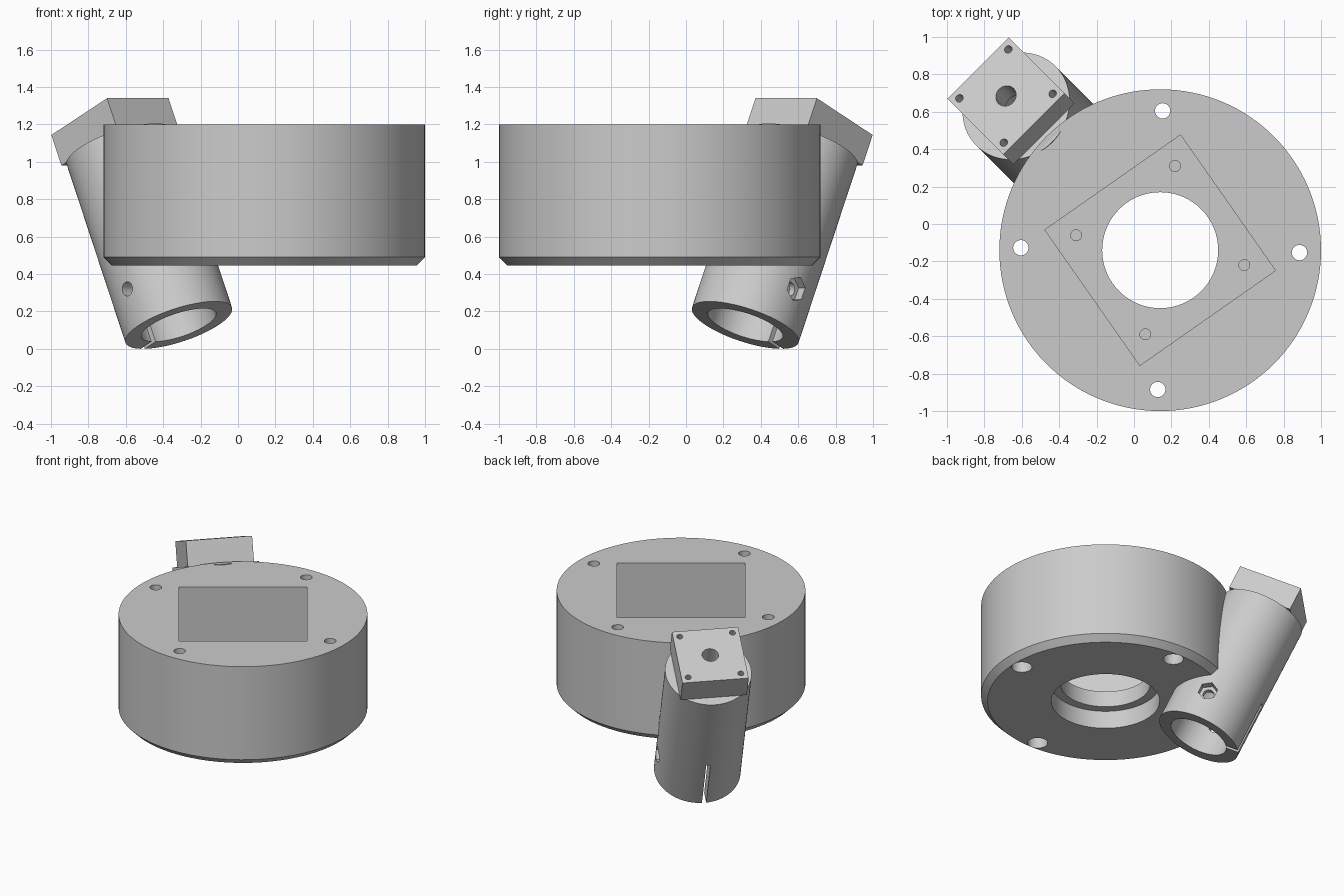
import bpy, math
from mathutils import Matrix, Vector

if "Cube" in bpy.data.objects:
    bpy.data.objects.remove(bpy.data.objects["Cube"])

grey = bpy.data.materials.new("plain grey")
grey.diffuse_color = (0.6, 0.6, 0.6, 1)
grey.use_nodes = True
grey.node_tree.nodes["Principled BSDF"].inputs["Base Color"].default_value = grey.diffuse_color

# Frames: the round housing is upright, the socket leans outward
HOUSING = Matrix.Translation((0.14, -0.14, 0))
SOCKET = (Matrix.Translation((-0.317, 0.317, 0.127))
          @ Matrix.Rotation(math.radians(135), 4, 'Z')
          @ Matrix.Rotation(math.radians(25), 4, 'Y'))


def cylinder(name, frame, r, z0, z1, x=0, y=0, sides=96, r_top=None):
    """Cylinder or cone along the frame's z axis."""
    bpy.ops.mesh.primitive_cone_add(vertices=sides, radius1=r, radius2=r if r_top is None else r_top,
                                    depth=z1 - z0)
    ob = bpy.context.object
    ob.name = name
    ob.data.transform(frame @ Matrix.Translation((x, y, (z0 + z1) / 2)))
    return ob


def box(name, frame, size, centre):
    bpy.ops.mesh.primitive_cube_add(size=1)
    ob = bpy.context.object
    ob.name = name
    ob.data.transform(frame @ Matrix.Translation(centre) @ Matrix.Diagonal((*size, 1)))
    return ob


def combine(ob, others, operation):
    """Apply booleans and remove the helper shapes."""
    for other in others:
        mod = ob.modifiers.new("bool", 'BOOLEAN')
        mod.operation, mod.solver, mod.object = operation, 'EXACT', other
        bpy.context.view_layer.objects.active = ob
        bpy.ops.object.modifier_apply(modifier=mod.name)
        bpy.data.objects.remove(other)


def finish(ob):
    ob.data.materials.clear()
    ob.data.materials.append(grey)
    bpy.ops.object.select_all(action='DESELECT')
    ob.select_set(True)
    bpy.context.view_layer.objects.active = ob
    bpy.ops.object.shade_smooth_by_angle(angle=math.radians(30))


def bore():
    return cylinder("bore", SOCKET, 0.21, -0.1, 1.05)


# Round housing with a chamfered lower edge
bpy.ops.mesh.primitive_cylinder_add(vertices=128, radius=0.86, depth=0.755)
housing = bpy.context.object
housing.name = "round_housing"
housing.data.transform(HOUSING @ Matrix.Translation((0, 0, 0.8225)))
for v in housing.data.vertices:
    if v.co.z < 0.5:
        v.co.z = 0.49
skirt = cylinder("chamfer", HOUSING, 0.815, 0.445, 0.49, sides=128, r_top=0.86)
combine(housing, [skirt], 'UNION')

# Square pocket, centre opening and lower recess
turned = HOUSING @ Matrix.Rotation(math.radians(35), 4, 'Z')
cuts = [box("pocket", turned, (0.885, 0.885, 0.7), (0, 0, 1.05)),
        cylinder("opening", HOUSING, 0.31, 0.3, 0.9),
        cylinder("recess", HOUSING, 0.375, 0.3, 0.58), bore()]

# Blind holes in the pocket floor
for sx in (-1, 1):
    for sy in (-1, 1):
        cuts.append(cylinder("floor_hole", turned, 0.029, 0.6, 0.8, sx * 0.323, sy * 0.323, 24))

# Mounting holes with wider lower ends
for i in range(4):
    a = math.radians(90 * i - 1)
    x, y = 0.745 * math.cos(a), 0.745 * math.sin(a)
    cuts.append(cylinder("mount_hole", HOUSING, 0.041, 0.3, 1.4, x, y, 32))
    cuts.append(cylinder("wide_end", HOUSING, 0.07, 0.3, 0.6, x, y, 32))
combine(housing, cuts, 'DIFFERENCE')
finish(housing)

# Leaning socket tube with a clamp slit, a cross hole and a nut recess
tube = cylinder("socket_tube", SOCKET, 0.3, 0, 1.05)
across = SOCKET @ Matrix.Translation((0, 0, 0.213)) @ Matrix.Rotation(math.radians(90), 4, 'X')
combine(tube, [bore(),
               box("slit", SOCKET, (0.3, 0.03, 0.5), (0.25, 0, 0.15)),
               cylinder("cross_hole", across, 0.038, -0.5, 0.5, sides=32),
               cylinder("nut_recess", across, 0.068, 0.245, 0.5, sides=6)], 'DIFFERENCE')
finish(tube)

# Square mounting block on the tube
block = box("mounting_block", SOCKET, (0.465, 0.465, 0.18), (0, 0, 1.14))
cuts = [cylinder("centre_hole", SOCKET, 0.057, 0.9, 1.4, sides=32)]
for sx in (-1, 1):
    for sy in (-1, 1):
        cuts.append(cylinder("corner_hole", SOCKET, 0.021, 1.07, 1.4, sx * 0.185, sy * 0.185, 24))
combine(block, cuts, 'DIFFERENCE')
finish(block)
